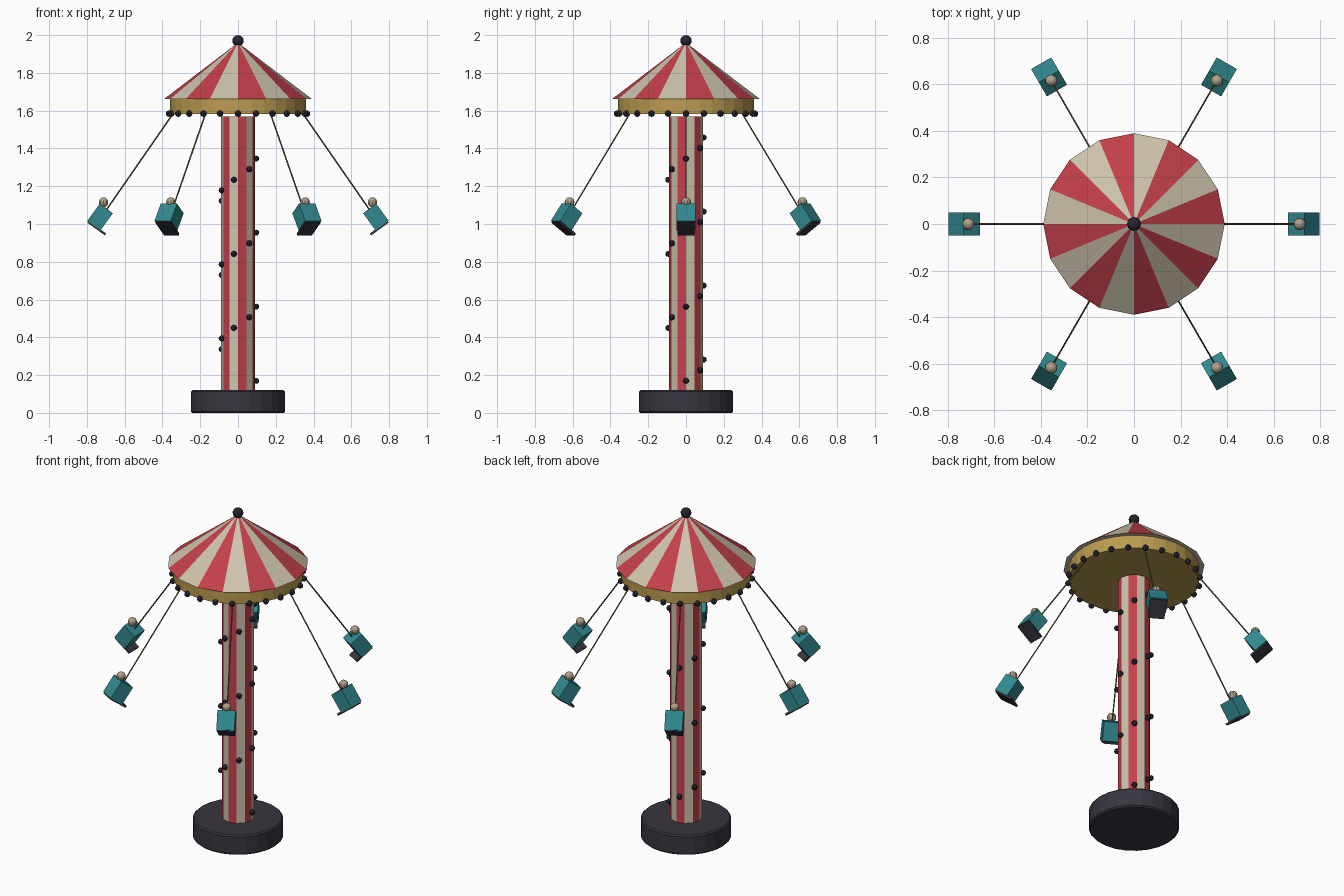
import bpy, bmesh
from math import sin, cos, pi, atan2, radians
from mathutils import Matrix, Vector

if "Cube" in bpy.data.objects:
    bpy.data.objects.remove(bpy.data.objects["Cube"])


def mat(name, r, g, b):
    m = bpy.data.materials.new(name)
    m.diffuse_color = (r, g, b, 1)
    m.use_nodes = True
    m.node_tree.nodes["Principled BSDF"].inputs["Base Color"].default_value = m.diffuse_color
    return m


RED = mat("red", 0.55, 0.05, 0.07)
CREAM = mat("cream", 0.62, 0.55, 0.42)
GOLD = mat("gold", 0.50, 0.33, 0.08)
DARK = mat("dark", 0.04, 0.035, 0.05)
BULB = mat("bulb", 0.02, 0.018, 0.03)
TEAL = mat("teal", 0.03, 0.25, 0.28)
SKIN = mat("tan", 0.45, 0.36, 0.26)
CHAIN = mat("chain", 0.16, 0.12, 0.06)


def finish(name, bm, *mats):
    me = bpy.data.meshes.new(name)
    bm.to_mesh(me)
    bm.free()
    for m in mats:
        me.materials.append(m)
    ob = bpy.data.objects.new(name, me)
    bpy.context.collection.objects.link(ob)
    return ob


def cone(name, sides, r1, r2, z0, z1, *mats):
    """Upright cone or cylinder; with two materials the sides are striped."""
    bm = bmesh.new()
    bmesh.ops.create_cone(bm, cap_ends=True, segments=sides, radius1=r1, radius2=r2,
                          depth=z1 - z0, matrix=Matrix.Translation((0, 0, (z0 + z1) / 2)))
    bmesh.ops.remove_doubles(bm, verts=bm.verts, dist=1e-5)
    if len(mats) > 1:
        for f in bm.faces:
            c = f.calc_center_median()
            f.material_index = int((atan2(c.y, c.x) % (2 * pi)) / (2 * pi / sides)) % 2
    return finish(name, bm, *mats)


def balls(name, points, r, m, u=8, v=6):
    bm = bmesh.new()
    for p in points:
        bmesh.ops.create_uvsphere(bm, u_segments=u, v_segments=v, radius=r,
                                  matrix=Matrix.Translation(p))
    return finish(name, bm, m)


def ring(n, r, z0, dz=0.0, per_turn=None):
    step = 2 * pi / (per_turn or n)
    return [(r * cos(i * step), r * sin(i * step), z0 + dz * i) for i in range(n)]


# Base, striped pole, canopy
base = cone("base", 24, 0.25, 0.25, 0, 0.12, DARK)
bev = base.modifiers.new("bevel", 'BEVEL')
bev.width, bev.segments, bev.limit_method = 0.008, 1, 'ANGLE'
bev.angle_limit = radians(40)
cone("pole", 12, 0.09, 0.09, 0.11, 1.57, CREAM, RED)
cone("canopy_rim", 32, 0.36, 0.36, 1.582, 1.668, GOLD)
cone("canopy_roof", 16, 0.39, 0.0, 1.663, 1.96, RED, CREAM)
balls("finial", [(0, 0, 1.97)], 0.03, BULB, 12, 8)

# Light bulbs around the rim and spiralling up the pole
balls("rim_bulbs", ring(24, 0.365, 1.584), 0.017, BULB)
balls("pole_bulbs", ring(24, 0.096, 0.17, 0.056, 7), 0.016, BULB)


# Swings, each modelled on the +x side and turned into place
TILT = Matrix.Translation((0.73, 0, 1.037)) @ Matrix.Rotation(radians(-36), 4, 'Y')


def box(name, turn, centre, size, m):
    bm = bmesh.new()
    bmesh.ops.create_cube(bm, size=1, matrix=turn @ TILT @ Matrix.Translation(centre)
                          @ Matrix.Diagonal((*size, 1)))
    return finish(name, bm, m)


for i in range(6):
    turn = Matrix.Rotation(i * pi / 3, 4, 'Z')
    box(f"seat_{i}", turn, (0, 0, 0), (0.086, 0.10, 0.112), TEAL)
    box(f"footrest_{i}", turn, (-0.02, 0, -0.058), (0.115, 0.09, 0.012), DARK)
    balls(f"rider_head_{i}", [turn @ Vector((0.712, 0, 1.115))], 0.026, SKIN, 10, 8)
    a, b = Vector((0.34, 0, 1.59)), Vector((0.70, 0, 1.07))
    d = b - a
    bm = bmesh.new()
    bmesh.ops.create_cone(bm, cap_ends=True, segments=6, radius1=0.004, radius2=0.004,
                          depth=d.length, matrix=turn @ Matrix.Translation((a + b) / 2)
                          @ d.to_track_quat('Z', 'Y').to_matrix().to_4x4())
    finish(f"chain_{i}", bm, CHAIN)
